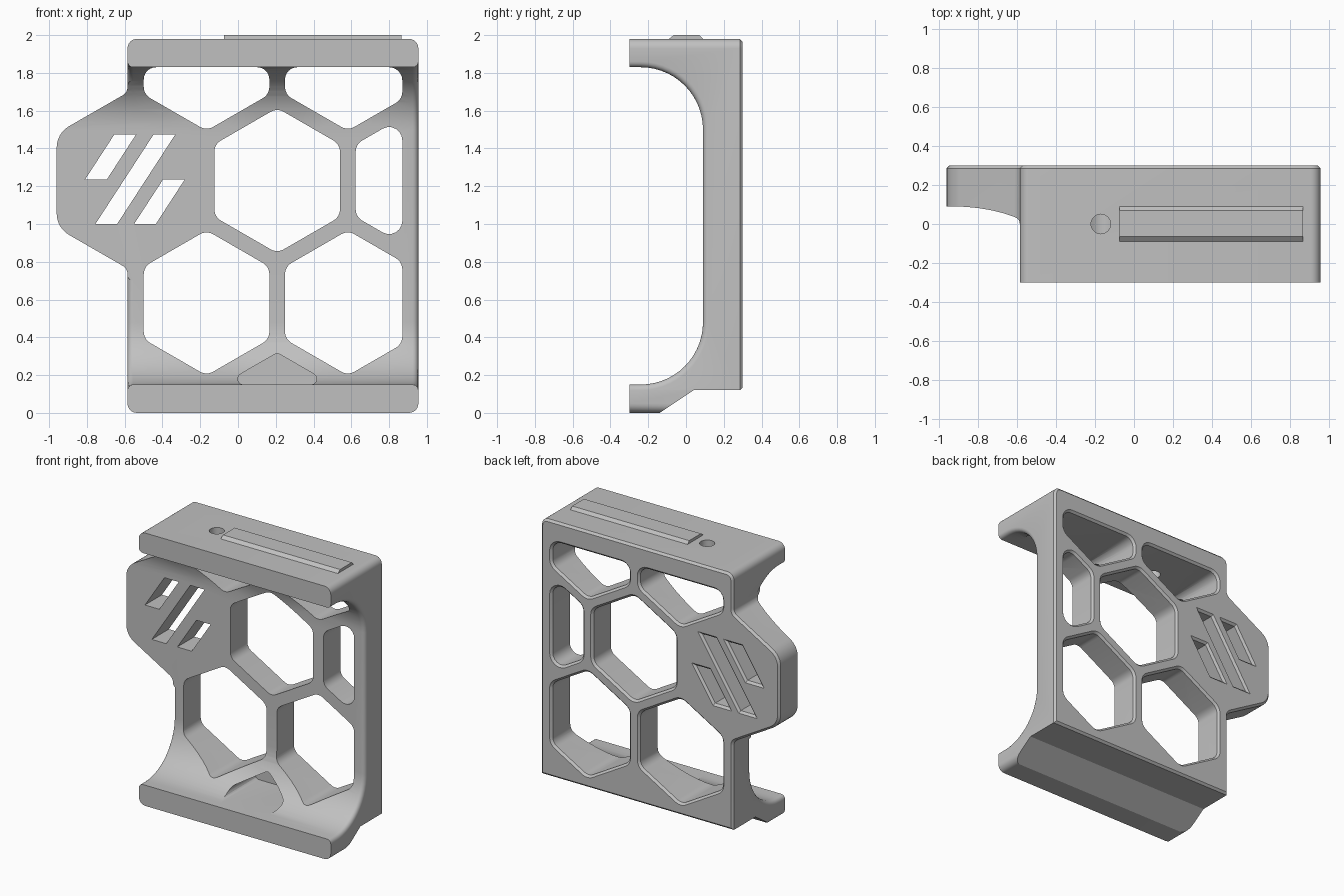
import bpy, bmesh, math
from mathutils import Vector

cube = bpy.data.objects.get("Cube")
if cube:
    bpy.data.objects.remove(cube)

gray = bpy.data.materials.new("plain gray")
gray.use_nodes = True
gray.diffuse_color = (0.53, 0.53, 0.53, 1)
for node in gray.node_tree.nodes:
    if node.type == 'BSDF_PRINCIPLED':
        node.inputs["Base Color"].default_value = gray.diffuse_color

LEFT, RIGHT, BACK, TOP = -0.585, 0.955, 0.3, 1.98
CHAMFER, FILLET = 0.015, 0.03


def rounded(points, radius, steps=6):
    """Round every corner of a polygon with a true arc."""
    pts = [Vector(p) for p in points]
    out = []
    for i, p in enumerate(pts):
        a, b = pts[i - 1] - p, pts[(i + 1) % len(pts)] - p
        half = a.angle(b) / 2
        t = min(radius / math.tan(half), 0.45 * min(a.length, b.length))
        u, v = a.normalized(), b.normalized()
        c = p + (u + v).normalized() * (t / math.cos(half))
        s, e = p + u * t - c, p + v * t - c
        start = math.atan2(s.y, s.x)
        turn = math.atan2(s.x * e.y - s.y * e.x, s.dot(e))
        for k in range(steps + 1):
            ang = start + turn * k / steps
            out.append(c + s.length * Vector((math.cos(ang), math.sin(ang))))
    return out


def offset(points, d):
    """Grow (or shrink) a counter-clockwise polygon by d."""
    pts = [Vector(p) for p in points]
    out = []
    for i, p in enumerate(pts):
        e1 = (p - pts[i - 1]).normalized()
        e2 = (pts[(i + 1) % len(pts)] - p).normalized()
        n1, n2 = Vector((e1.y, -e1.x)), Vector((e2.y, -e2.x))
        out.append(p + (n1 + n2) * (d / (1 + n1.dot(n2))))
    return out


def clipped(points, axis, limit, sign):
    """Keep the part of a polygon on one side of an axis line."""
    out = []
    for i, p in enumerate(points):
        q = points[i - 1]
        dp, dq = sign * (p[axis] - limit), sign * (q[axis] - limit)
        if dp * dq < 0:
            out.append(q.lerp(p, dq / (dq - dp)))
        if dp >= 0:
            out.append(p)
    return out


def loft(name, rings):
    """Skin a list of equal rings and cap both ends."""
    bm = bmesh.new()
    loops = [[bm.verts.new(co) for co in ring] for ring in rings]
    n = len(loops[0])
    for a, b in zip(loops, loops[1:]):
        for i in range(n):
            j = (i + 1) % n
            bm.faces.new((a[i], a[j], b[j], b[i]))
    bm.faces.new(loops[0])
    bm.faces.new(loops[-1])
    bmesh.ops.recalc_face_normals(bm, faces=bm.faces[:])
    mesh = bpy.data.meshes.new(name)
    bm.to_mesh(mesh)
    bm.free()
    mesh.materials.append(gray)
    obj = bpy.data.objects.new(name, mesh)
    bpy.context.collection.objects.link(obj)
    return obj


def front_loft(name, outline, stations):
    """Loft a front outline through (y, offset) stations."""
    return loft(name, [[(p.x, y, p.y) for p in offset(outline, d)] for y, d in stations])


def side_loft(name, rings):
    """Loft (y, z) rings given as (x, ring)."""
    return loft(name, [[(x, y, z) for y, z in ring] for x, ring in rings])


def combine(target, tool, operation='DIFFERENCE'):
    mod = target.modifiers.new(operation.lower(), 'BOOLEAN')
    mod.operation, mod.object, mod.solver = operation, tool, 'EXACT'
    bpy.context.view_layer.objects.active = target
    bpy.ops.object.modifier_apply(modifier=mod.name)
    bpy.data.objects.remove(tool)


def cavity(d, steps=14):
    """Side profile of the front hollow, grown by d."""
    r = 0.33 + d
    ring = [(-0.5, 1.83 + d)]
    for zc, a0 in ((1.5, 90), (0.48, 0)):
        for k in range(steps + 1):
            a = math.radians(a0 - 90 * k / steps)
            ring.append((-0.24 + r * math.cos(a), zc + r * math.sin(a)))
    return ring + [(-0.5, 0.15 - d)]


# Main block with a hollow whose end edges are rounded
solid = [(-BACK, 0), (BACK - CHAMFER, 0), (BACK, -CHAMFER)]
block = rounded([(LEFT, 0), (RIGHT, 0), (RIGHT, TOP), (LEFT, TOP)], 0.05)
frame = front_loft("frame", block, solid)
flare = []
for k in range(5):
    a = math.radians(90 * k / 4)
    flare.append((FILLET * (math.sin(a) - 1), FILLET * (1 - math.cos(a))))
flare.append((0.1, FILLET))
rings = [(LEFT - x, cavity(d)) for x, d in reversed(flare)]
rings += [(RIGHT + x, cavity(d)) for x, d in flare]
combine(frame, side_loft("hollow_cutter", rings))

# Side lobe, hollowed by the same profile
half_lobe = [(-0.96, 0.25), (LEFT, 0.466), (LEFT, 0.53), (-0.4, 0.53)]
lobe_outline = [(x, 1.23 - h) for x, h in half_lobe]
lobe_outline += [(x, 1.23 + h) for x, h in reversed(half_lobe)]
lobe = front_loft("lobe", rounded(lobe_outline, 0.13), solid)
combine(lobe, side_loft("lobe_cutter", [(-1.2, cavity(0)), (0, cavity(0))]))
combine(frame, lobe, 'UNION')

# Sloped underside
under = [(-0.14 - 0.15, -0.1), (-0.14, 0), (0.04, 0.12), (BACK - CHAMFER, 0.12),
         (BACK + 0.02, 0.155), (BACK + 0.02, -0.1)]
combine(frame, side_loft("underside_cutter", [(-1.2, under), (1.2, under)]))

# Honeycomb openings, clipped to the border of the frame
through = [(-1, 0), (BACK - CHAMFER, 0), (BACK, CHAMFER), (BACK + 0.1, CHAMFER)]
HEX_R, STEP_X, STEP_Z = 0.384, 0.374, 0.648


def hexagon(col, row):
    cx, cz = 0.2075 + col * STEP_X, 1.23 + row * STEP_Z
    pts = [Vector((cx + HEX_R * math.cos(math.radians(30 + 60 * k)),
                   cz + HEX_R * math.sin(math.radians(30 + 60 * k)))) for k in range(6)]
    for axis, limit, sign in ((0, 0.87, -1), (1, 1.83, -1), (1, 0.15, 1)):
        pts = clipped(pts, axis, limit, sign)
    return pts


for col, row in ((0, 0), (2, 0), (-1, -1), (1, -1), (-1, 1), (1, 1)):
    combine(frame, front_loft("hex_cutter", rounded(hexagon(col, row), 0.07), through))

# Blind pocket above the lower lip
pocket = rounded(hexagon(0, -2), 0.03)
combine(frame, front_loft("pocket_cutter", pocket, [(-1, 0), (0.2, 0)]))

# Slanted slots in the lobe
for x, low, high in ((-0.81, 1.235, 1.475), (-0.755, 1.0, 1.475), (-0.55, 1.0, 1.235)):
    lean = (high - low) * 0.65
    slot = [(x, low), (x + 0.115, low), (x + 0.115 + lean, high), (x + lean, high)]
    combine(frame, front_loft("slot_cutter", slot, through))

# Round hole through the top lip
circle = [(math.tau * k / 32) for k in range(32)]
combine(frame, loft("hole_cutter", [
    [(-0.17 + 0.05 * math.cos(a), 0.05 * math.sin(a), z) for a in circle]
    for z in (1.7, 2.1)]))

# Raised rail on top
rail_profile = [(-0.09, TOP - 0.01), (0.09, TOP - 0.01), (0.09, TOP), (0.07, 2),
                (-0.065, 2), (-0.09, TOP)]
rail = side_loft("top_rail", [(-0.075, rail_profile), (0.865, rail_profile)])

# Smooth shading with sharp edges kept
bpy.ops.object.select_all(action='DESELECT')
frame.select_set(True)
bpy.context.view_layer.objects.active = frame
bpy.ops.object.shade_smooth_by_angle(angle=math.radians(25))
